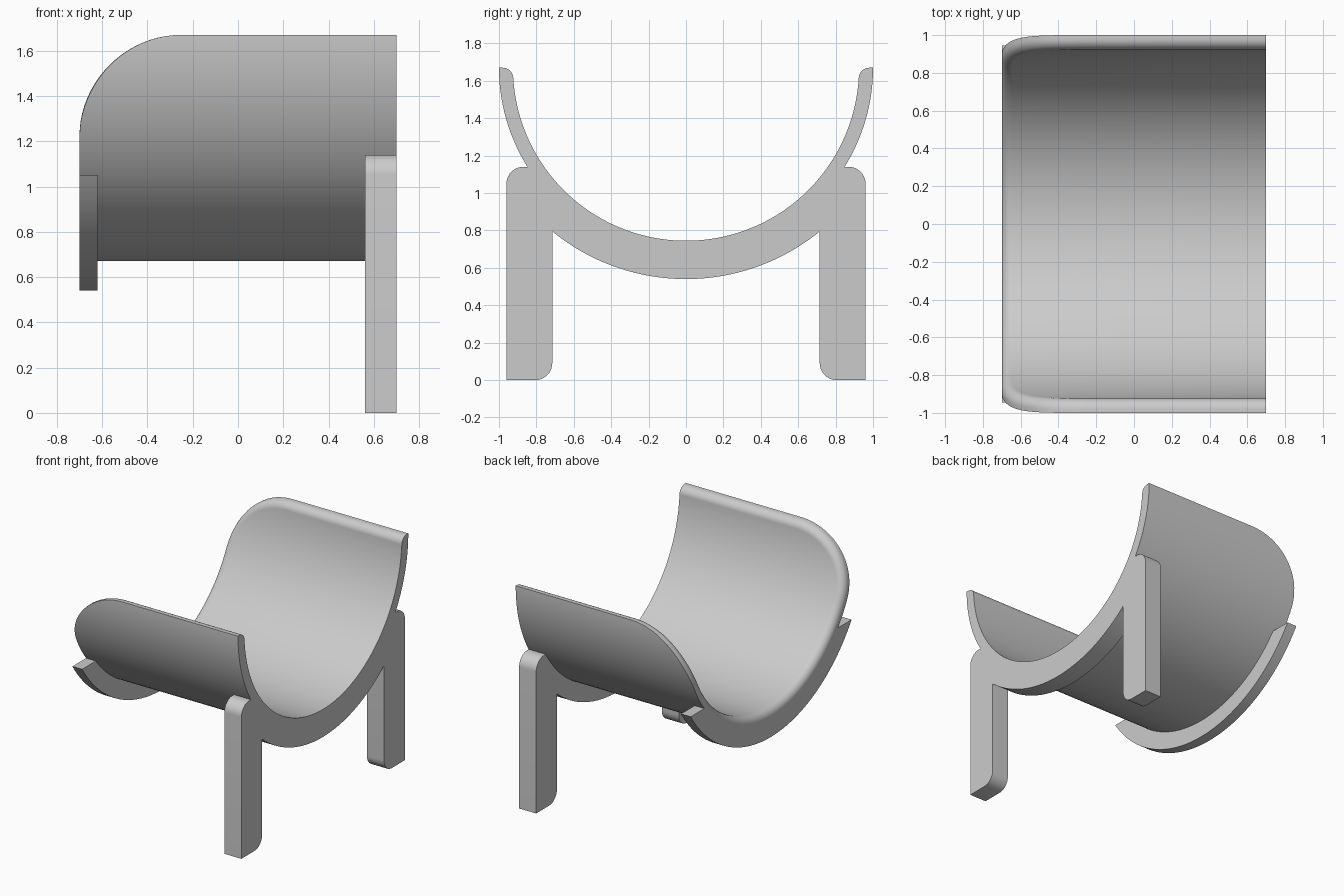
import bpy
import bmesh
from math import sin, cos, pi, acos, sqrt, radians

cube = bpy.data.objects.get("Cube")
if cube:
    bpy.data.objects.remove(cube)

# Main dimensions
AXIS_Z = 1.67          # height of the trough axis
R_IN, R_OUT, R_RIB = 0.925, 1.0, 1.13
X_END = 0.7            # half length
CORNER = 0.45          # rounded corner of the trough sides
FILLET = 0.055         # softened inner rim
RIB_TOP = 1.05

grey = bpy.data.materials.new("light_grey")
grey.use_nodes = True
colour = (0.6, 0.6, 0.6, 1)
grey.diffuse_color = colour
grey.node_tree.nodes["Principled BSDF"].inputs["Base Color"].default_value = colour


def finish(name, bm):
    bmesh.ops.recalc_face_normals(bm, faces=bm.faces)
    mesh = bpy.data.meshes.new(name)
    bm.to_mesh(mesh)
    bm.free()
    mesh.materials.append(grey)
    obj = bpy.data.objects.new(name, mesh)
    bpy.context.collection.objects.link(obj)
    bpy.ops.object.select_all(action='DESELECT')
    obj.select_set(True)
    bpy.context.view_layer.objects.active = obj
    bpy.ops.object.shade_smooth_by_angle(angle=radians(30))
    return obj


def on_arc(r, a):
    """Point (y, z) on the trough circle, angle measured from straight down."""
    return r * sin(a), AXIS_Z - r * cos(a)


def arc(r, a0, a1, n):
    return [on_arc(r, a0 + (a1 - a0) * i / n) for i in range(n + 1)]


def angle_at(r, z):
    return acos((AXIS_Z - z) / r)


def prism(name, profile, x0, x1):
    """Extrude a (y, z) outline along x."""
    bm = bmesh.new()
    face = bm.faces.new([bm.verts.new((x0, y, z)) for y, z in profile])
    new = bmesh.ops.extrude_face_region(bm, geom=[face])["geom"]
    verts = [v for v in new if isinstance(v, bmesh.types.BMVert)]
    bmesh.ops.translate(bm, verts=verts, vec=(x1 - x0, 0, 0))
    return finish(name, bm)


def rim_path(inset):
    """Rim outline as (x, angle), pulled in from the edge by inset."""
    bend = 0.467
    low = pi / 2 - bend
    cx = -X_END + CORNER
    half = [(X_END, pi / 2 - inset / 0.95)]
    for i in range(21):
        t = pi / 2 * i / 20
        half.append((cx - (CORNER - inset) * sin(t),
                     low + (bend - inset / 0.95) * cos(t)))
    steps = 64
    middle = [(-X_END + inset, low - 2 * low * i / steps) for i in range(1, steps)]
    return half + middle + [(x, -a) for x, a in reversed(half)]


def build_trough():
    bm = bmesh.new()

    def ring(inset, r):
        return [bm.verts.new((x, *on_arc(r, a))) for x, a in rim_path(inset)]

    def sheet(path, r):
        """Curved wall from the rim to the straight end; returns its end edge."""
        angles = [a for x, a in rim_path(0 if r == R_OUT else FILLET)]
        end = [path[0]]
        end += [bm.verts.new((X_END, *on_arc(r, a))) for a in angles[2:-2]]
        end.append(path[-1])
        rim = path[1:-1]
        for i in range(len(rim) - 1):
            bm.faces.new((rim[i], rim[i + 1], end[i + 1], end[i]))
        return end

    # Outer edge, then the quarter-round onto the inner wall
    rings = [ring(0, R_OUT)]
    for k in range(9):
        t = pi / 2 * k / 8
        rings.append(ring(FILLET * (1 - cos(t)), R_IN + FILLET * (1 - sin(t))))
    for a, b in zip(rings, rings[1:]):
        for i in range(len(a) - 1):
            bm.faces.new((a[i], a[i + 1], b[i + 1], b[i]))
    outer = sheet(rings[0], R_OUT)
    inner = sheet(rings[-1], R_IN)

    # Flat straight end
    for i in range(len(outer) - 1):
        bm.faces.new((outer[i], outer[i + 1], inner[i + 1], inner[i]))
    for side in (0, -1):
        bm.faces.new([r[side] for r in rings])
    return finish("curved_trough", bm)


build_trough()

# Curved ribs under both ends, cut level at the tips
a_out, a_in = angle_at(R_RIB, RIB_TOP), angle_at(0.99, RIB_TOP)
rib = arc(R_RIB, -a_out, a_out, 64) + arc(0.99, a_in, -a_in, 64)
prism("leg_rib", rib, 0.56, X_END)
prism("end_rib", rib, -X_END, -0.62)

# Legs with one rounded corner at the top outside and the bottom inside
Y_IN, Y_OUT, LEG_TOP, ROUND, R_SEAT = 0.715, 0.96, 1.14, 0.09, 0.97
turn = [pi / 2 * i / 10 for i in range(11)]
leg = [(Y_OUT, 0)]
leg += [(Y_OUT - ROUND + ROUND * cos(t), LEG_TOP - ROUND + ROUND * sin(t)) for t in turn]
seat_low = AXIS_Z - sqrt(R_SEAT ** 2 - Y_IN ** 2)
leg += arc(R_SEAT, angle_at(R_SEAT, LEG_TOP), angle_at(R_SEAT, seat_low), 8)
leg += [(Y_IN + ROUND - ROUND * cos(t), ROUND - ROUND * sin(t)) for t in turn]
for name, side in (("front_leg", -1), ("back_leg", 1)):
    prism(name, [(side * y, z) for y, z in leg], 0.56, X_END)
